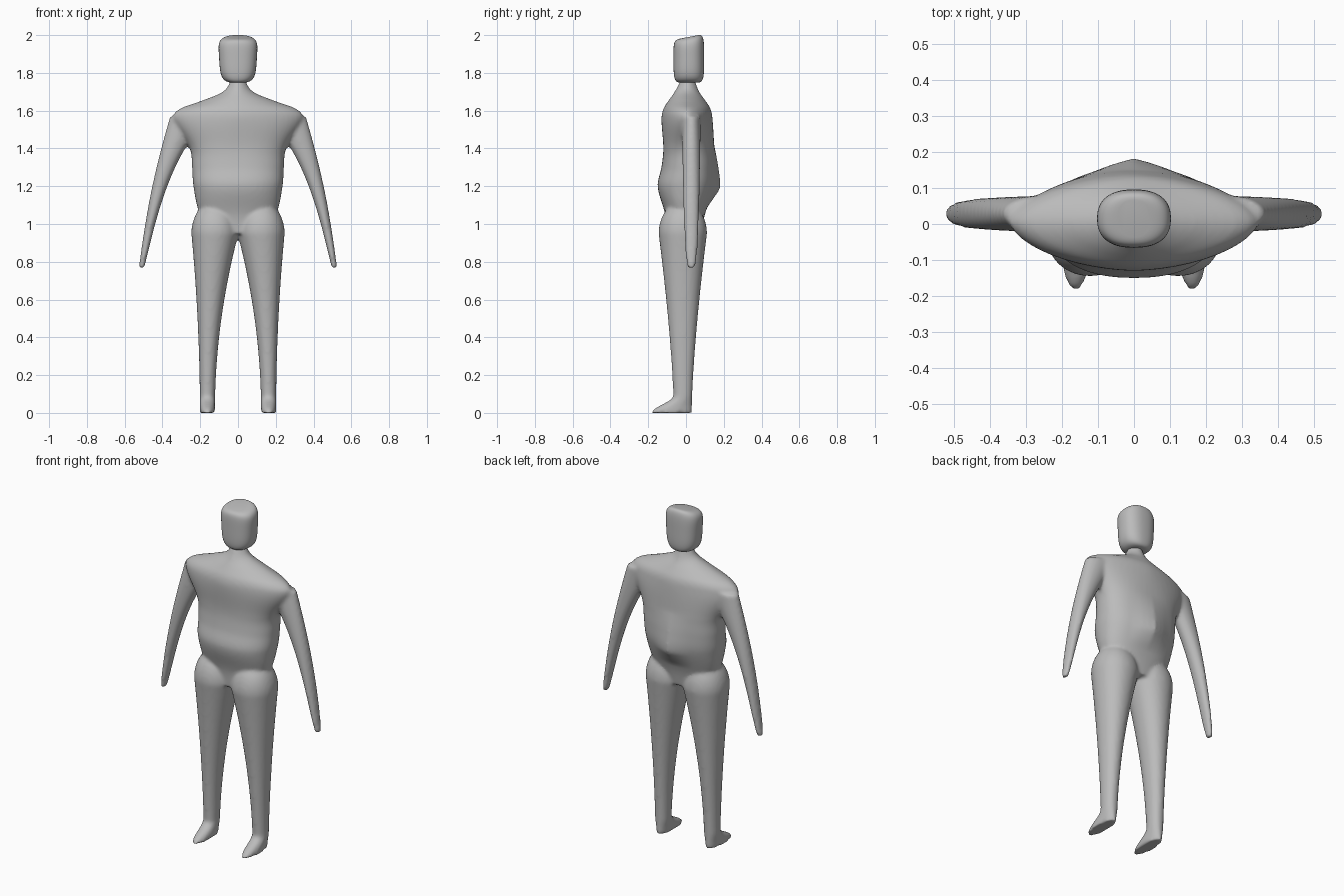
import bpy, bmesh, math
from mathutils import Vector

cube = bpy.data.objects.get("Cube")
if cube:
    bpy.data.objects.remove(cube)

SHADE = 0.5
grey = bpy.data.materials.new("plain grey")
grey.use_nodes = True
grey.diffuse_color = (SHADE, SHADE, SHADE, 1)
grey.node_tree.nodes["Principled BSDF"].inputs["Base Color"].default_value = grey.diffuse_color

SIDES = 48


def clamp(value):
    return max(0, min(1, value))


def steps(start, end, count):
    return [start + (end - start) * k / count for k in range(count + 1)]


def loft(bm, rule, heights, mirror=1):
    """Skin oval slices; the rule gives centre, half sizes and roundness at a height."""
    rings = []
    for z in heights:
        mid_x, mid_y, half_x, half_y, power = rule(z)
        ring = []
        for k in range(SIDES):
            angle = math.tau * k / SIDES
            c, s = math.cos(angle), math.sin(angle)
            x = mid_x + half_x * math.copysign(abs(c) ** (2 / power), c)
            y = mid_y + half_y * math.copysign(abs(s) ** (2 / power), s)
            ring.append(bm.verts.new((x * mirror, y, z)))
        rings.append(ring)
    for low, high in zip(rings, rings[1:]):
        for k in range(SIDES):
            j = (k + 1) % SIDES
            bm.faces.new((low[k], low[j], high[j], high[k]))
    bm.faces.new(reversed(rings[0]))
    bm.faces.new(rings[-1])
    return [vert for ring in rings for vert in ring]


def finish(bm, name):
    bmesh.ops.recalc_face_normals(bm, faces=bm.faces)
    mesh = bpy.data.meshes.new(name)
    bm.to_mesh(mesh)
    bm.free()
    mesh.materials.append(grey)
    mesh.shade_smooth()
    ob = bpy.data.objects.new(name, mesh)
    bpy.context.collection.objects.link(ob)
    return ob


# Torso outline: height, half width, front, back
OUTLINE = [Vector(row) for row in (
    (0.95, 0.12, -0.1, 0.08),
    (1.05, 0.2, -0.11, 0.1),
    (1.2, 0.236, -0.15, 0.15),
    (1.3, 0.243, -0.13, 0.155),
    (1.4, 0.255, -0.12, 0.15),
    (1.56, 0.345, -0.13, 0.14),
    (1.61, 0.31, -0.12, 0.13),
    (1.65, 0.2, -0.095, 0.105),
    (1.7, 0.08, -0.06, 0.07),
    (1.77, 0.035, -0.025, 0.045),
)]


def torso_rule(z):
    """Smooth curve through the outline, turning lens-shaped at the shoulders."""
    last = len(OUTLINE) - 1
    i = max(k for k in range(last) if k == 0 or OUTLINE[k][0] <= z)
    a, b = OUTLINE[i], OUTLINE[i + 1]
    before, after = OUTLINE[max(i - 1, 0)], OUTLINE[min(i + 2, last)]
    span = b[0] - a[0]
    t = (z - a[0]) / span
    leave = (b - before) * span / (b[0] - before[0])
    arrive = (after - a) * span / (after[0] - a[0])
    ease = t * t * (3 - 2 * t)
    row = a.lerp(b, ease) + leave * t * (1 - t) ** 2 - arrive * t * t * (1 - t)
    front, back = row[2], row[3]
    power = 2.3 - 0.6 * clamp((z - 1.4) * 6)
    return 0, (front + back) / 2, row[1], (back - front) / 2, power


def arm_rule(z):
    """Arm curving out and tapering from shoulder to fingertip."""
    t = max(0.01, (z - ARM_LOW) / (ARM_HIGH - ARM_LOW))
    mid_x = 0.51 - 0.15 * t - 0.1 * t ** 3
    half_x = 0.015 + 0.04 * t + 0.045 * t ** 4
    return mid_x, 0.028, half_x, 0.05 * t ** 0.2, 2


def leg_rule(z):
    """Leg swelling towards a domed hip, with the toe drawn forward at the floor."""
    t = min(1, z / HIP)
    dome = math.sqrt(1 - max(0, (z - HIP) / 0.17) ** 2)
    f = clamp(z / 0.09)
    toe = 0.06 * (1 - f * f * (3 - 2 * f))
    half_x = (0.04 + 0.085 * t * t) * dome
    half_y = (0.048 + 0.08 * t ** 1.5) * dome
    return 0.162 - 0.04 * t * t, -0.017 - toe, half_x, half_y + toe, 2.1


def head_rule(z):
    """Rounded block, wider at the brow than the jaw."""
    u = (z - HEAD_MID) / HEAD_HALF
    r = (1 - u ** 4) ** 0.25
    return 0, 0.015, (0.1 + 0.008 * u) * r, 0.081 * math.sqrt(r), 2.4


ARM_LOW, ARM_HIGH = 0.77, 1.57
HIP = 0.95
HEAD_MID, HEAD_HALF = 1.878, 0.13

# Torso, with a pointed fold on the lower back
bm = bmesh.new()
for vert in loft(bm, torso_rule, steps(0.95, 1.77, 60)):
    x, y, z = vert.co
    if y > 0:
        fade = min(clamp((z - 1.09) * 10), clamp((1.42 - z) * 4))
        vert.co.y += 0.036 * fade * max(0, 1 - abs(x) / 0.12)

# Arms and legs
for side in (1, -1):
    loft(bm, arm_rule, steps(ARM_LOW, ARM_HIGH, 40), side)
    loft(bm, leg_rule, steps(0, 1.1, 90), side)

# Fuse the overlapping parts into one soft skin
body = finish(bm, "body")
skin = body.modifiers.new("fuse", "REMESH")
skin.mode = "VOXEL"
skin.voxel_size = 0.01
skin.use_smooth_shade = True
soft = body.modifiers.new("soften", "SMOOTH")
soft.factor = 0.5
soft.iterations = 6

# Separate head resting on the neck, its crown sloping down to the front
bm = bmesh.new()
levels = [HEAD_MID + HEAD_HALF * math.sin(a) for a in steps(-1.45, 1.45, 32)]
for vert in loft(bm, head_rule, levels):
    u = max(0, (vert.co.z - HEAD_MID) / HEAD_HALF)
    vert.co.z -= 0.2 * u * u * (0.1 - vert.co.y)
finish(bm, "head")
